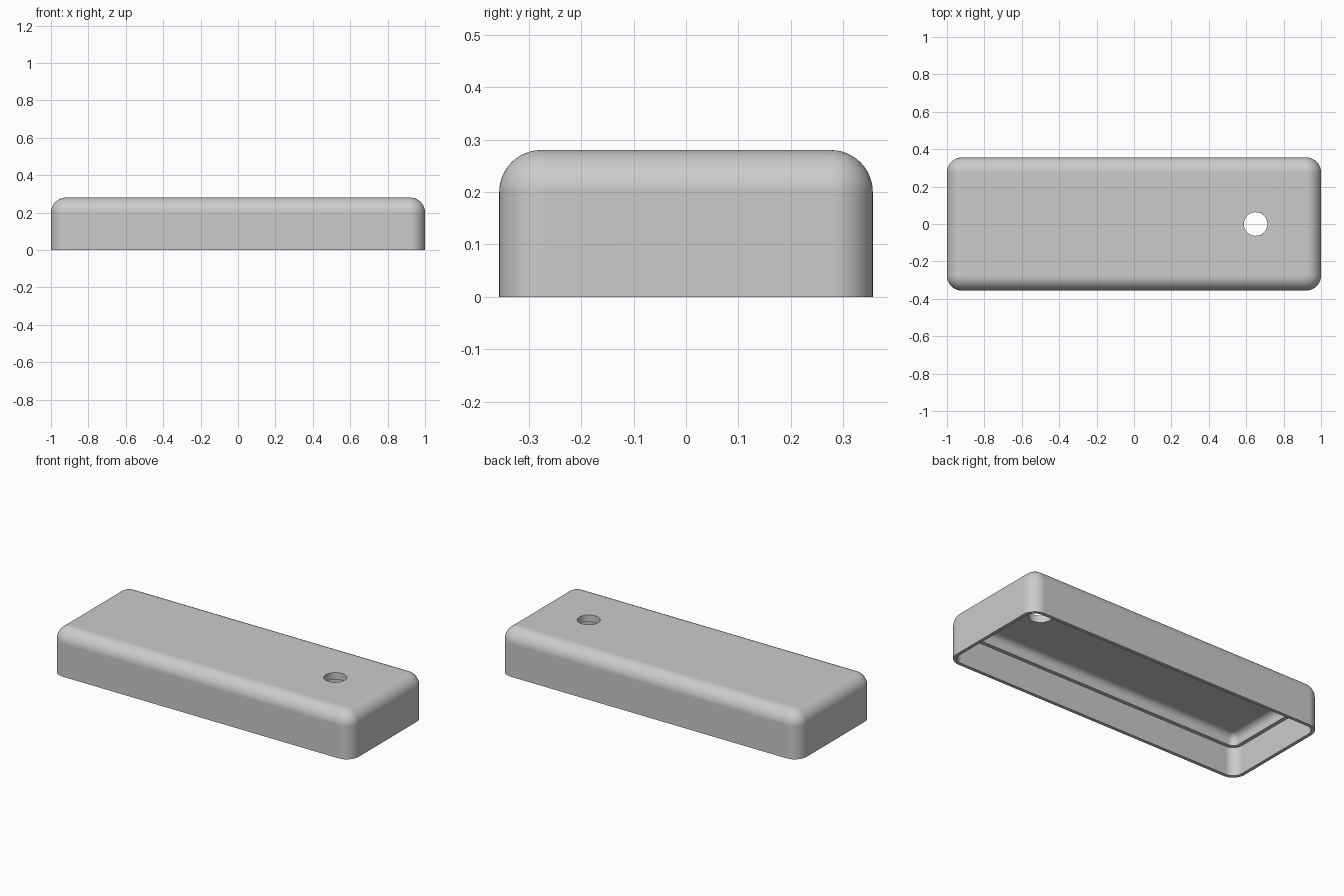
import bpy, bmesh
from math import sin, cos, pi, radians

cube = bpy.data.objects.get("Cube")
if cube:
    bpy.data.objects.remove(cube, do_unlink=True)

HALF_X, HALF_Y, HEIGHT = 1.0, 0.356, 0.28
RADIUS, LIP, WALL = 0.08, 0.02, 0.042
LEDGE_Z = 0.172
HOLE_X, HOLE_R = 0.65, 0.063
SEGS = 12

grey = bpy.data.materials.new("plain grey")
grey.use_nodes = True
colour = (0.6, 0.6, 0.6, 1)
grey.diffuse_color = colour
grey.node_tree.nodes["Principled BSDF"].inputs["Base Color"].default_value = colour

bm = bmesh.new()


def rounded_ring(radius, z):
    """Rounded rectangle whose corner arcs share the same four centres."""
    ring = []
    corners = [(1, 1), (-1, 1), (-1, -1), (1, -1)]
    for i, (sx, sy) in enumerate(corners):
        for k in range(SEGS + 1):
            a = (i + k / SEGS) * pi / 2
            ring.append(bm.verts.new((sx * (HALF_X - RADIUS) + radius * cos(a),
                                      sy * (HALF_Y - RADIUS) + radius * sin(a), z)))
    return ring


def circle_ring(z, count=48):
    return [bm.verts.new((HOLE_X + HOLE_R * cos(2 * pi * i / count),
                          HOLE_R * sin(2 * pi * i / count), z)) for i in range(count)]


def bridge(a, b):
    n = len(a)
    for i in range(n):
        j = (i + 1) % n
        bm.faces.new((a[i], b[i], b[j], a[j]))


def fillet(radius):
    """Quarter arc from the flat top down to the wall, as (radius, z)."""
    z = HEIGHT - RADIUS
    return [(radius * sin(k / SEGS * pi / 2), z + radius * cos(k / SEGS * pi / 2))
            for k in range(SEGS + 1)]


# Cross-section: outer skin, bottom rim, thin lip, ledge, inner skin
inner = RADIUS - WALL
profile = fillet(RADIUS)
profile += [(RADIUS, 0), (RADIUS - LIP, 0), (RADIUS - LIP, LEDGE_Z), (inner, LEDGE_Z)]
profile += reversed(fillet(inner))
rings = [rounded_ring(r, z) for r, z in profile]
for a, b in zip(rings, rings[1:]):
    bridge(a, b)

# Round hole through the roof
bridge(circle_ring(HEIGHT), circle_ring(HEIGHT - WALL))
bmesh.ops.remove_doubles(bm, verts=bm.verts[:], dist=1e-5)

# Flat roof and ceiling around the hole
for level in (HEIGHT, HEIGHT - WALL):
    edges = [e for e in bm.edges if e.is_boundary
             and all(abs(v.co.z - level) < 1e-4 for v in e.verts)]
    bmesh.ops.triangle_fill(bm, edges=edges, use_beauty=True, normal=(0, 0, 1))
bmesh.ops.recalc_face_normals(bm, faces=bm.faces[:])

mesh = bpy.data.meshes.new("case_cover")
bm.to_mesh(mesh)
bm.free()
mesh.materials.append(grey)
cover = bpy.data.objects.new("case_cover", mesh)
bpy.context.collection.objects.link(cover)

# Smooth fillets, crisp rim and ledge
bpy.ops.object.select_all(action="DESELECT")
cover.select_set(True)
bpy.context.view_layer.objects.active = cover
bpy.ops.object.shade_smooth_by_angle(angle=radians(30))
weighted = cover.modifiers.new("even_shading", "WEIGHTED_NORMAL")
weighted.keep_sharp = True
